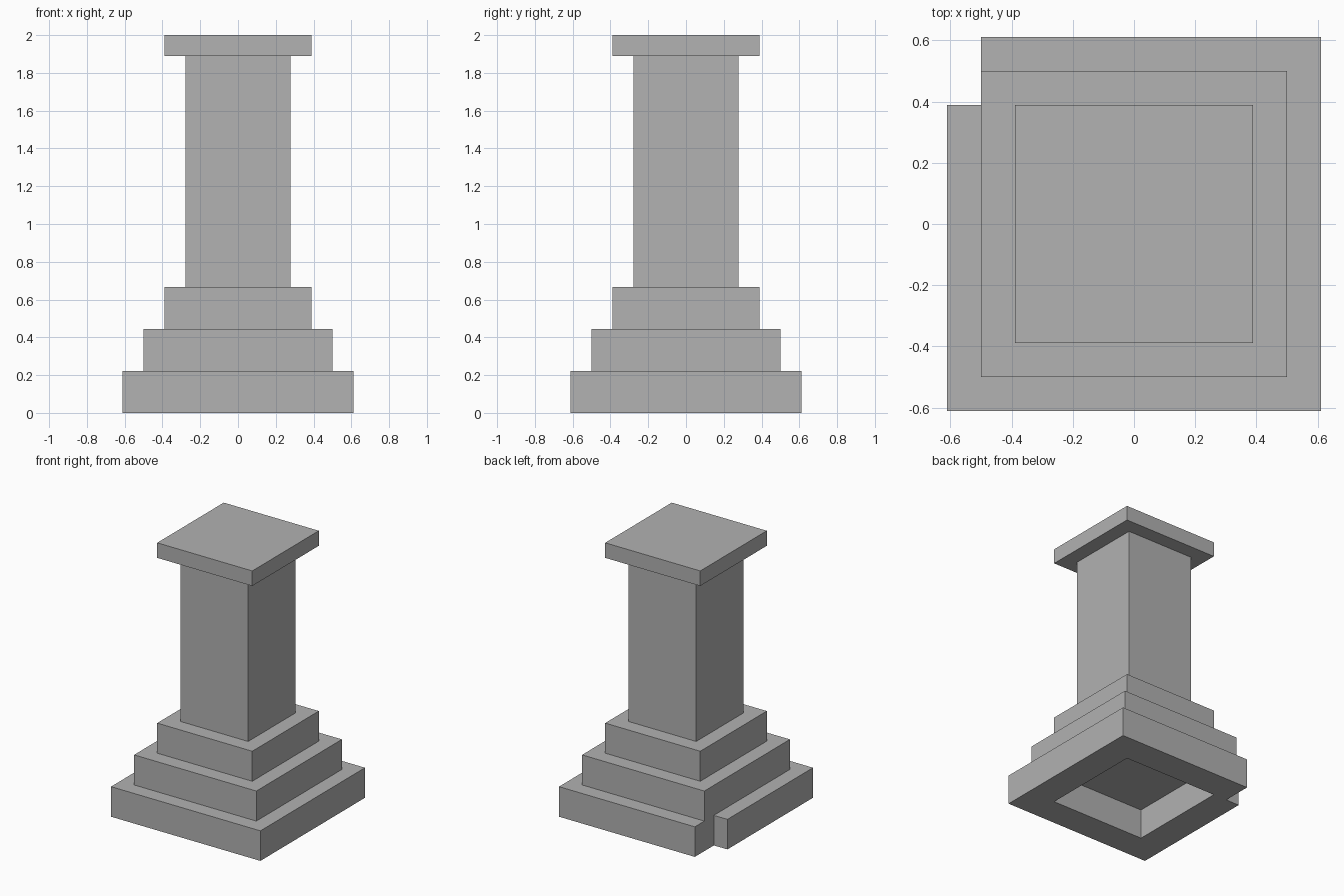
import bpy
import bmesh

U = 1 / 9  # building unit

default = bpy.data.objects.get("Cube")
if default:
    bpy.data.objects.remove(default, do_unlink=True)

# Single stone colour
stone = bpy.data.materials.new("grey stone")
stone.use_nodes = True
grey = (0.445, 0.445, 0.445, 1)
stone.diffuse_color = grey
stone.node_tree.nodes["Principled BSDF"].inputs["Base Color"].default_value = grey


def add_object(name, bm):
    bmesh.ops.recalc_face_normals(bm, faces=bm.faces)
    mesh = bpy.data.meshes.new(name)
    bm.to_mesh(mesh)
    bm.free()
    mesh.materials.append(stone)
    obj = bpy.data.objects.new(name, mesh)
    bpy.context.collection.objects.link(obj)


def prism(name, loops, z0, z1):
    """Extrude an outline, with optional hole loops, from z0 to z1."""
    bm = bmesh.new()
    edges = []
    for loop in loops:
        verts = [bm.verts.new((x * U, y * U, z0 * U)) for x, y in loop]
        edges += [bm.edges.new((v, verts[i - 1])) for i, v in enumerate(verts)]
    if len(loops) == 1:
        bm.faces.new(list(bm.verts))
    else:
        bmesh.ops.triangle_fill(bm, use_beauty=True, edges=edges, normal=(0, 0, 1))
    out = bmesh.ops.extrude_face_region(bm, geom=list(bm.faces), use_keep_orig=True)
    top = [g for g in out["geom"] if isinstance(g, bmesh.types.BMVert)]
    bmesh.ops.translate(bm, verts=top, vec=(0, 0, (z1 - z0) * U))
    add_object(name, bm)


def square(h):
    return [(-h, -h), (h, -h), (h, h), (-h, h)]


# Hollow bottom step with a notch in one back corner
b = 5.5
notched = [(-b, -b), (b, -b), (b, b), (-4.5, b), (-4.5, 3.5), (-b, 3.5)]
prism("bottom_step", [notched, square(3.5)], 0, 2)

# Solid steps, shaft and cap
for name, half, z0, z1 in [
    ("middle_step", 4.5, 2, 4),
    ("upper_step", 3.5, 4, 6),
    ("shaft", 2.5, 6, 17),
    ("cap", 3.5, 17, 18),
]:
    prism(name, [square(half)], z0, z1)
